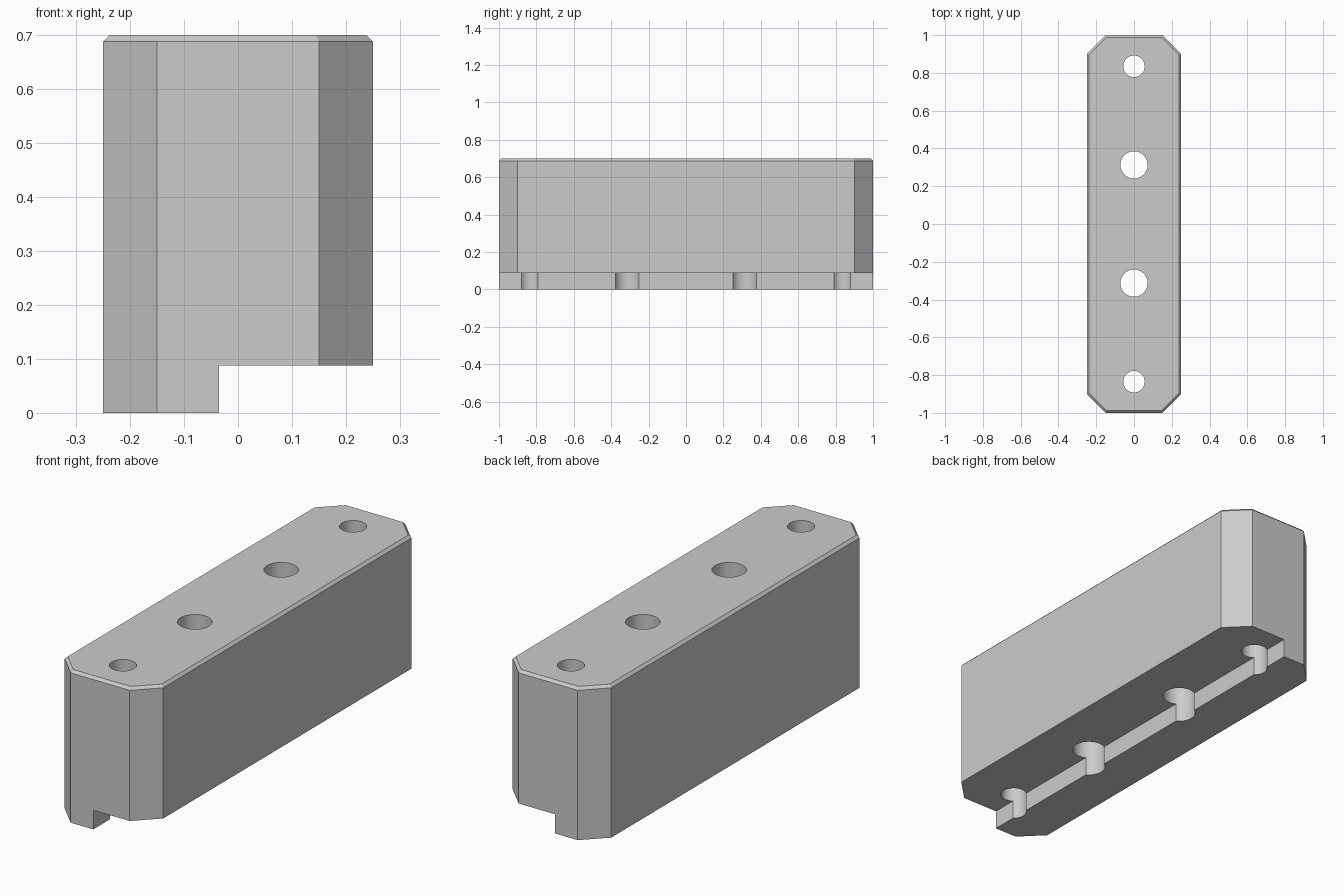
import bpy, bmesh, math

HALF_W, HALF_L, HEIGHT = 0.25, 1.0, 0.70
CORNER = 0.10          # vertical corner chamfer
RIM = 0.012            # top edge chamfer
STEP_X, STEP_Z = -0.035, 0.088

cube = bpy.data.objects.get("Cube")
if cube:
    bpy.data.objects.remove(cube, do_unlink=True)

grey = bpy.data.materials.new("plain grey")
grey.use_nodes = True
colour = (0.6, 0.6, 0.6, 1)
grey.diffuse_color = colour
grey.node_tree.nodes["Principled BSDF"].inputs["Base Color"].default_value = colour


def make_object(name, bm):
    bmesh.ops.recalc_face_normals(bm, faces=bm.faces)
    mesh = bpy.data.meshes.new(name)
    bm.to_mesh(mesh)
    bm.free()
    mesh.materials.append(grey)
    obj = bpy.data.objects.new(name, mesh)
    bpy.context.collection.objects.link(obj)
    return obj


# Block: octagonal outline extruded upward, with a chamfered top rim
bm = bmesh.new()
a, b = HALF_W - CORNER, HALF_L - CORNER
quarter = [(HALF_W, b), (a, HALF_L)]
outline = (quarter + [(-x, y) for x, y in reversed(quarter)]
           + [(-x, -y) for x, y in quarter]
           + [(x, -y) for x, y in reversed(quarter)])
base = bm.faces.new([bm.verts.new((x, y, 0)) for x, y in outline])
top = bmesh.ops.extrude_face_region(bm, geom=[base], use_keep_orig=True)["geom"]
bmesh.ops.translate(bm, vec=(0, 0, HEIGHT),
                    verts=[v for v in top if isinstance(v, bmesh.types.BMVert)])
rim = [e for e in bm.edges if all(v.co.z > HEIGHT / 2 for v in e.verts)]
bmesh.ops.bevel(bm, geom=rim, offset=RIM, segments=1, affect='EDGES')
block = make_object("block", bm)

# Cutter for the step along the underside
bm = bmesh.new()
bmesh.ops.create_cube(bm, size=2)
for v in bm.verts:
    v.co.x = STEP_X if v.co.x < 0 else 0.5
    v.co.y *= 1.2
    v.co.z = STEP_Z if v.co.z > 0 else -0.2
cutters = [make_object("step_cutter", bm)]

# Cutters for the four bolt holes
for side in (-1, 1):
    for name, y, radius in (("outer", 0.835, 0.057), ("inner", 0.313, 0.072)):
        bm = bmesh.new()
        bmesh.ops.create_cone(bm, cap_ends=True, segments=48,
                              radius1=radius, radius2=radius, depth=2)
        bmesh.ops.translate(bm, verts=bm.verts, vec=(0, side * y, 0.3))
        cutters.append(make_object(name + "_hole_cutter", bm))

# Cut the block, then drop the cutters
for cutter in cutters:
    cutter.hide_render = True
    mod = block.modifiers.new(cutter.name, 'BOOLEAN')
    mod.operation = 'DIFFERENCE'
    mod.solver = 'EXACT'
    mod.object = cutter

bpy.ops.object.select_all(action='DESELECT')
block.select_set(True)
bpy.context.view_layer.objects.active = block
for mod in list(block.modifiers):
    bpy.ops.object.modifier_apply(modifier=mod.name)
for cutter in cutters:
    bpy.data.objects.remove(cutter, do_unlink=True)

# Round hole walls, crisp block edges
bpy.ops.object.shade_smooth_by_angle(angle=math.radians(25))
